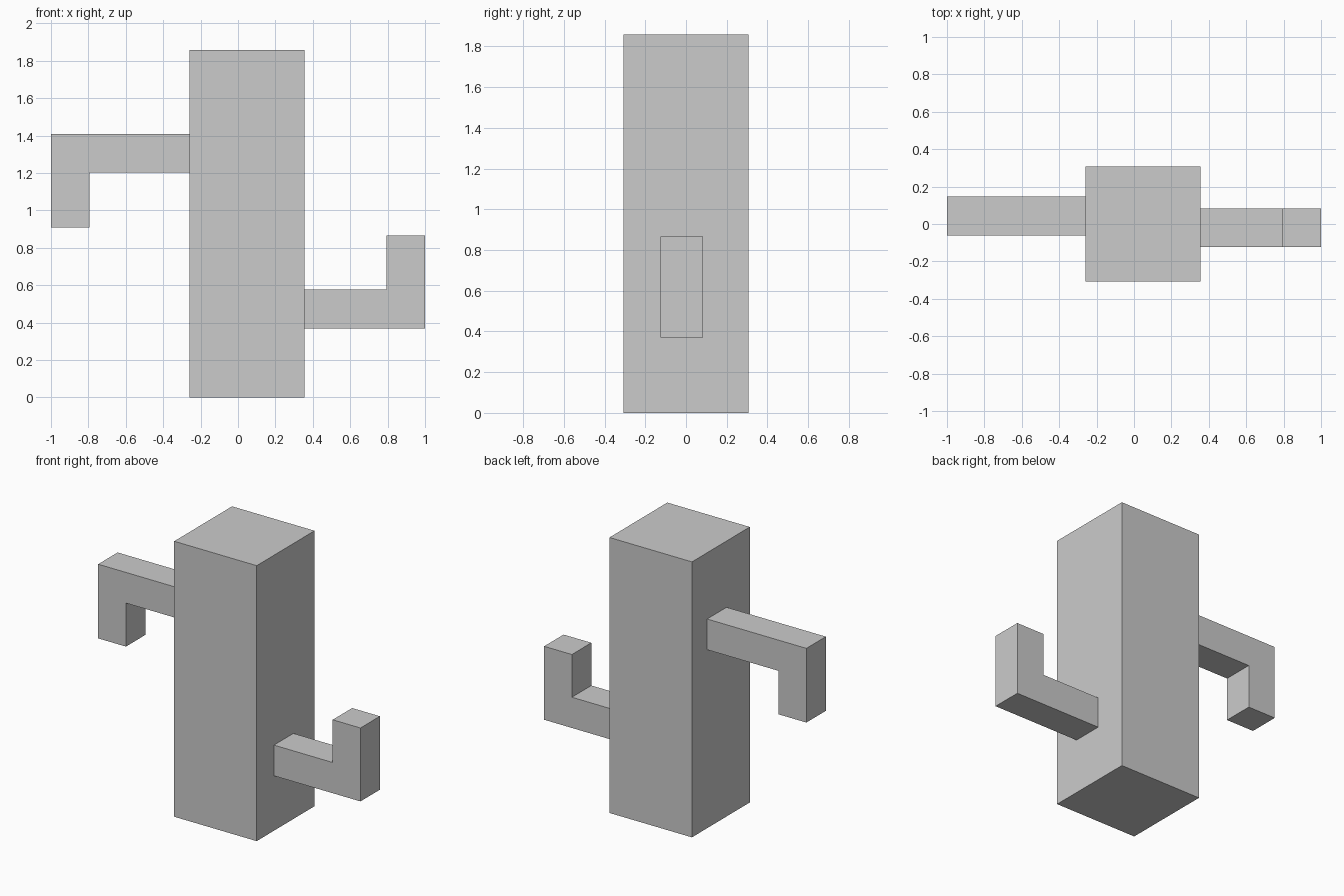
import bpy, bmesh
from mathutils import Vector

if "Cube" in bpy.data.objects:
    bpy.data.objects.remove(bpy.data.objects["Cube"])


def extrude_profile(name, points, y_min, y_max):
    """Extrude a closed x/z outline along y into a solid."""
    bm = bmesh.new()
    face = bm.faces.new([bm.verts.new((x, y_min, z)) for x, z in points])
    result = bmesh.ops.extrude_face_region(bm, geom=[face])
    moved = [g for g in result["geom"] if isinstance(g, bmesh.types.BMVert)]
    bmesh.ops.translate(bm, verts=moved, vec=Vector((0, y_max - y_min, 0)))
    bmesh.ops.recalc_face_normals(bm, faces=bm.faces)
    mesh = bpy.data.meshes.new(name)
    bm.to_mesh(mesh)
    bm.free()
    obj = bpy.data.objects.new(name, mesh)
    bpy.context.collection.objects.link(obj)
    return obj


def bent_arm(name, root, tip, elbow, end, y_min, y_max, thick=0.207):
    """L-shaped arm: horizontal from root to tip, then bent from elbow to end."""
    dx = thick if tip > root else -thick
    dz = thick if end > elbow else -thick
    outline = [(root, elbow), (tip, elbow), (tip, end),
               (tip - dx, end), (tip - dx, elbow + dz), (root, elbow + dz)]
    return extrude_profile(name, outline, y_min, y_max)


# Square trunk
extrude_profile("trunk", [(-0.26, 0), (0.355, 0), (0.355, 1.857), (-0.26, 1.857)],
                -0.308, 0.308)

# Upper left arm bends down, lower right arm bends up
bent_arm("left_arm", -0.26, -1.0, 1.41, 0.91, -0.061, 0.146)
bent_arm("right_arm", 0.355, 1.0, 0.37, 0.865, -0.124, 0.083)
